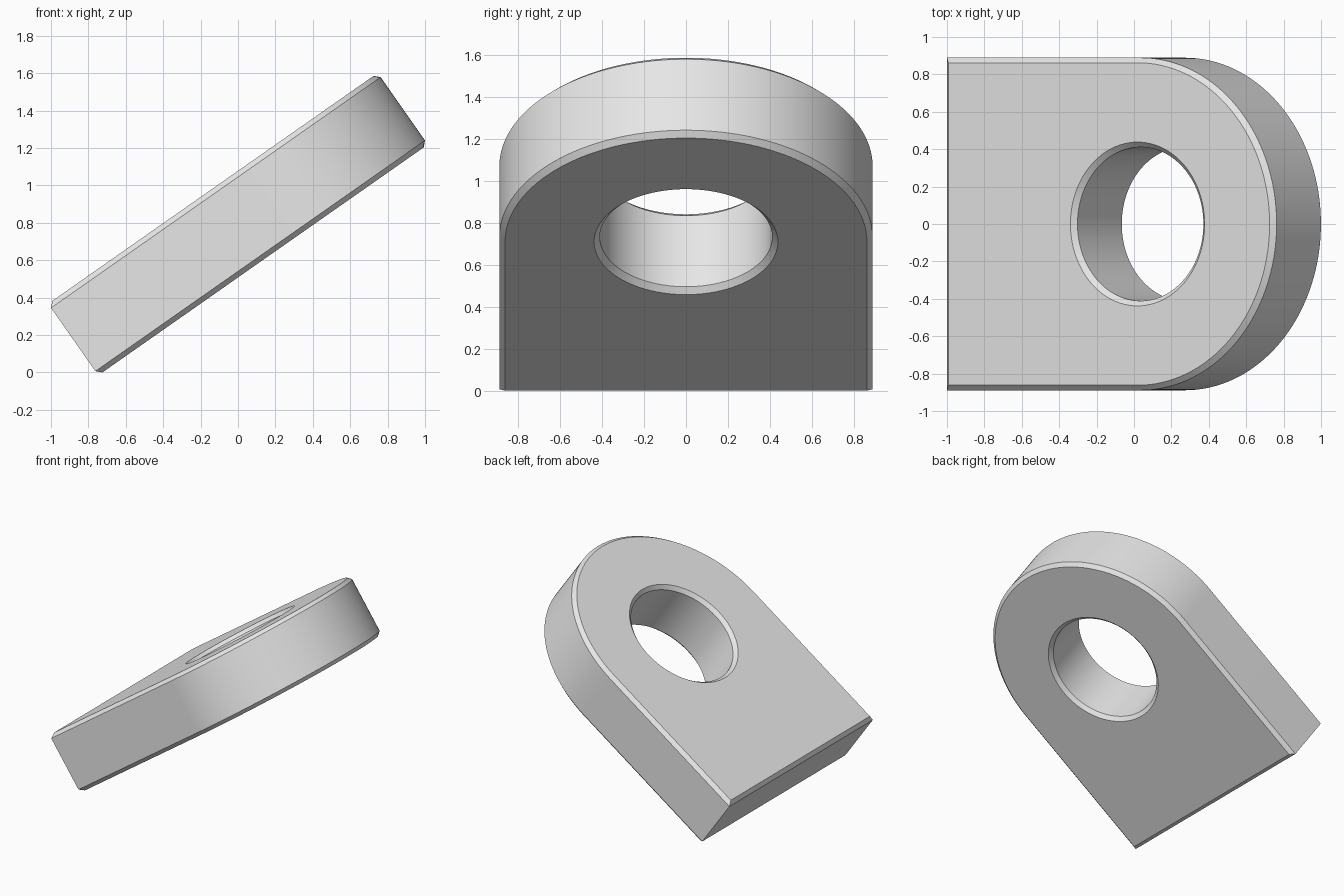
import bpy, bmesh
from math import cos, sin, pi, radians
from mathutils import Matrix

cube = bpy.data.objects.get("Cube")
if cube:
    bpy.data.objects.remove(cube, do_unlink=True)

RADIUS = 0.889        # rounded end, also half the width
HOLE = 0.411          # bore radius
CENTRE = 0.642        # arc and bore centre along the plate
END = -0.62           # square end along the plate
BOTTOM, TOP = 0.417, 0.884
CHAMFER = 0.027
TILT = radians(35)
STEPS = 96


def outline(inset):
    """Square end plus half-round end, moved inward by inset."""
    r = RADIUS - inset
    arc = [(CENTRE + r * sin(pi * i / STEPS), -r * cos(pi * i / STEPS))
           for i in range(STEPS + 1)]
    return arc + [(END + inset, r), (END + inset, -r)]


def bore(inset):
    """Circle of the bore, widened by inset at the chamfers."""
    r = HOLE + inset
    return [(CENTRE + r * cos(2 * pi * i / STEPS), r * sin(2 * pi * i / STEPS))
            for i in range(STEPS)]


def wall(bm, profile):
    """Chamfered wall; returns the edges of its lowest and highest rings."""
    levels = [(BOTTOM, CHAMFER), (BOTTOM + CHAMFER, 0),
              (TOP - CHAMFER, 0), (TOP, CHAMFER)]
    rings = [[bm.verts.new((x, y, z)) for x, y in profile(inset)]
             for z, inset in levels]
    n = len(rings[0])
    for low, high in zip(rings, rings[1:]):
        for i in range(n):
            j = (i + 1) % n
            bm.faces.new((low[i], low[j], high[j], high[i]))
    return [[bm.edges.get((ring[i], ring[(i + 1) % n])) for i in range(n)]
            for ring in (rings[0], rings[-1])]


# Walls of the plate and the bore, then the two flat faces between them
bm = bmesh.new()
outer = wall(bm, outline)
inner = wall(bm, bore)
for a, b in zip(outer, inner):
    bmesh.ops.triangle_fill(bm, edges=a + b, use_beauty=True)
bmesh.ops.recalc_face_normals(bm, faces=bm.faces[:])

# Lean the plate up toward +x
bm.transform(Matrix.Rotation(-TILT, 4, 'Y'))
lowest = min(v.co.z for v in bm.verts)
bmesh.ops.translate(bm, verts=bm.verts[:], vec=(0, 0, -lowest))

mesh = bpy.data.meshes.new("lug_plate")
bm.to_mesh(mesh)
bm.free()
plate = bpy.data.objects.new("lug_plate", mesh)
bpy.context.collection.objects.link(plate)

# Plain grey material
grey = bpy.data.materials.new("light grey")
grey.use_nodes = True
colour = (0.8, 0.8, 0.8, 1)
grey.diffuse_color = colour
grey.node_tree.nodes["Principled BSDF"].inputs["Base Color"].default_value = colour
mesh.materials.append(grey)

# Smooth curves, sharp chamfers
bpy.ops.object.select_all(action='DESELECT')
plate.select_set(True)
bpy.context.view_layer.objects.active = plate
bpy.ops.object.shade_smooth_by_angle(angle=radians(30))
